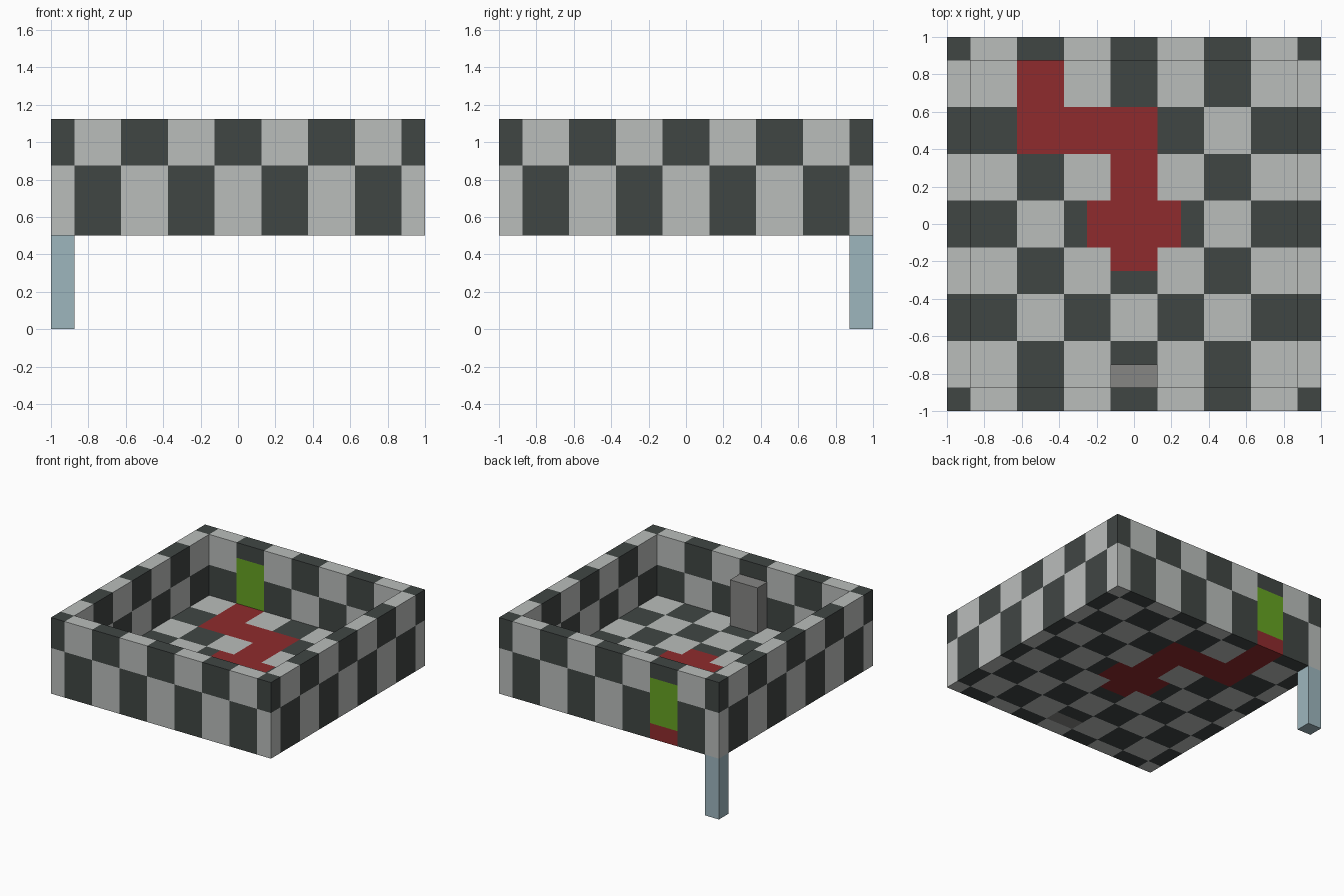
import bpy
import bmesh
from itertools import product

if "Cube" in bpy.data.objects:
    bpy.data.objects.remove(bpy.data.objects["Cube"], do_unlink=True)


def linear(c):
    c /= 255
    return c / 12.92 if c <= 0.04045 else ((c + 0.055) / 1.055) ** 2.4


def material(name, *rgb):
    colour = [linear(c) for c in rgb] + [1]
    mat = bpy.data.materials.new(name)
    mat.use_nodes = True
    mat.diffuse_color = colour
    mat.node_tree.nodes["Principled BSDF"].inputs["Base Color"].default_value = colour
    return mat


LIGHT = material("light grey tile", 186, 189, 187)
DARK = material("dark grey tile", 64, 70, 68)
RED = material("red path", 143, 43, 45)
GREEN = material("green door", 102, 163, 34)
STONE = material("grey block", 134, 134, 132)
BLUE = material("pale blue post", 157, 182, 190)

# Planes that divide the room into rectangular cells
half = [0.125, 0.25, 0.375, 0.625, 0.75, 0.875, 1]
XY = [-v for v in reversed(half)] + half
Z = [0, 0.5, 0.625, 0.875, 1, 1.125]

# Red path rectangles on the floor: x range, y range
PATH = [(-0.625, -0.375, 0.375, 1), (-0.625, 0.125, 0.375, 0.625),
        (-0.125, 0.125, -0.25, 0.625), (-0.25, 0.25, -0.125, 0.125)]


def inside(x, y, rect):
    return rect[0] < x < rect[1] and rect[2] < y < rect[3]


def tile(x, y, z):
    odd = (round(x * 4) + round(y * 4)) % 2
    return DARK if odd == (z < 0.875) else LIGHT


def part_at(x, y, z):
    """Part name and material filling a point, or None if it is empty."""
    if z < 0.5:
        return ("corner_post", BLUE) if x < -0.875 and y > 0.875 else None
    if z < 1 and inside(x, y, (-0.125, 0.125, -0.875, -0.75)):
        return "block", STONE
    if z < 0.625 and any(inside(x, y, r) for r in PATH):
        return "path", RED
    if max(abs(x), abs(y)) > 0.875:
        if 0.625 < z < 1 and inside(x, y, (-0.625, -0.375, 0.875, 1)):
            return "door", GREEN
        return "walls", tile(x, y, z)
    return ("floor", tile(x, y, z)) if z < 0.625 else None


# Sort the filled cells
axes = (XY, XY, Z)
cells = {}
for idx in product(*(range(len(a) - 1) for a in axes)):
    centre = [(a[i] + a[i + 1]) / 2 for a, i in zip(axes, idx)]
    found = part_at(*centre)
    if found:
        cells[idx] = found

# Give each part the outer skin of its cells
for name in ("floor", "path", "walls", "door", "block", "corner_post"):
    bm = bmesh.new()
    mats = []
    for idx, (part, mat) in cells.items():
        if part != name:
            continue
        if mat not in mats:
            mats.append(mat)
        for axis, side in product(range(3), (0, 1)):
            neighbour = list(idx)
            neighbour[axis] += 2 * side - 1
            if tuple(neighbour) in cells:
                continue
            u, v = (axis + 1) % 3, (axis + 2) % 3
            corners = []
            for du, dv in ((0, 0), (1, 0), (1, 1), (0, 1)):
                p = list(idx)
                p[axis] += side
                p[u] += du
                p[v] += dv
                corners.append(bm.verts.new([a[i] for a, i in zip(axes, p)]))
            face = bm.faces.new(corners if side else corners[::-1])
            face.material_index = mats.index(mat)
    bmesh.ops.remove_doubles(bm, verts=bm.verts, dist=0.001)
    mesh = bpy.data.meshes.new(name)
    bm.to_mesh(mesh)
    bm.free()
    for mat in mats:
        mesh.materials.append(mat)
    bpy.context.collection.objects.link(bpy.data.objects.new(name, mesh))
